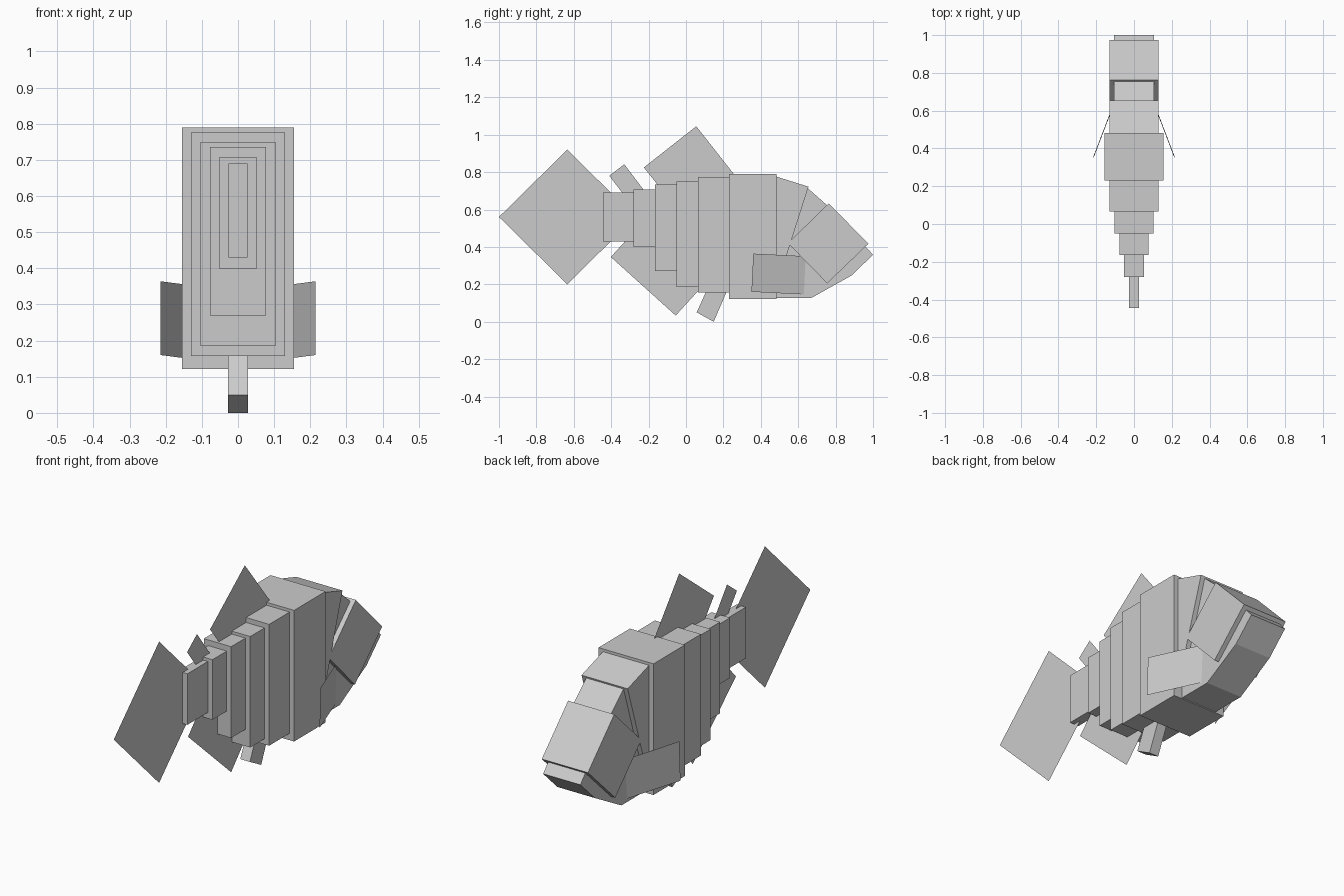
import bpy, bmesh

if "Cube" in bpy.data.objects:
    bpy.data.objects.remove(bpy.data.objects["Cube"])


def finish(name, bm):
    bmesh.ops.recalc_face_normals(bm, faces=bm.faces)
    mesh = bpy.data.meshes.new(name)
    bm.to_mesh(mesh)
    bm.free()
    obj = bpy.data.objects.new(name, mesh)
    bpy.context.collection.objects.link(obj)
    return obj


def slab(name, profile, half_width):
    """Side profile of (y, z) points extruded evenly to both sides of x = 0."""
    bm = bmesh.new()
    face = bm.faces.new([bm.verts.new((-half_width, y, z)) for y, z in profile])
    new = bmesh.ops.extrude_face_region(bm, geom=[face])["geom"]
    verts = [v for v in new if isinstance(v, bmesh.types.BMVert)]
    bmesh.ops.translate(bm, verts=verts, vec=(2 * half_width, 0, 0))
    return finish(name, bm)


def sheet(name, points):
    """Single thin face."""
    bm = bmesh.new()
    bm.faces.new([bm.verts.new(p) for p in points])
    return finish(name, bm)


# Stepped body: y start, y end, z bottom, z top, half width
body = [
    (0.23, 0.483, 0.122, 0.79, 0.155),
    (0.065, 0.23, 0.157, 0.775, 0.13),
    (-0.05, 0.065, 0.185, 0.75, 0.104),
    (-0.165, -0.05, 0.27, 0.735, 0.077),
    (-0.28, -0.165, 0.40, 0.706, 0.052),
    (-0.445, -0.28, 0.43, 0.69, 0.026),
]
for i, (y0, y1, z0, z1, w) in enumerate(body):
    slab(f"body_segment_{i + 1}", [(y0, z0), (y1, z0), (y1, z1), (y0, z1)], w)

# Head: tilted gill block, recessed inner head with jaw, overlapping snout
slab("gill_block", [(0.47, 0.78), (0.655, 0.722), (0.474, 0.155), (0.45, 0.16)], 0.13)
slab("inner_head_and_jaw",
     [(0.47, 0.127), (0.67, 0.127), (0.885, 0.247), (1.0, 0.358), (0.96, 0.402),
      (0.755, 0.622), (0.65, 0.715), (0.47, 0.765)], 0.105)
slab("snout", [(0.763, 0.633), (0.975, 0.417), (0.755, 0.205), (0.545, 0.42)], 0.13)

# Flat fins on the centre line, as (y, z) rectangles
fins = {
    "tail_fin": [(-1.0, 0.56), (-0.635, 0.92), (-0.27, 0.56), (-0.635, 0.20)],
    "dorsal_fin": [(-0.225, 0.825), (0.055, 1.045), (0.275, 0.765), (-0.005, 0.545)],
    "rear_dorsal_fin": [(-0.41, 0.78), (-0.33, 0.842), (-0.20, 0.67), (-0.28, 0.61)],
    "anal_fin": [(-0.402, 0.346), (-0.055, 0.033), (0.115, 0.22), (-0.232, 0.533)],
}
for name, pts in fins.items():
    sheet(name, [(0, y, z) for y, z in pts])

# Stubby belly fin
slab("belly_fin", [(0.057, 0.05), (0.148, 0.0), (0.226, 0.18), (0.135, 0.222)], 0.027)

# Angled side fins
for side, s in (("right", 1), ("left", -1)):
    sheet(f"{side}_side_fin",
          [(s * 0.214, 0.36, 0.364), (s * 0.214, 0.35, 0.16),
           (s * 0.107, 0.63, 0.146), (s * 0.107, 0.64, 0.35)])
